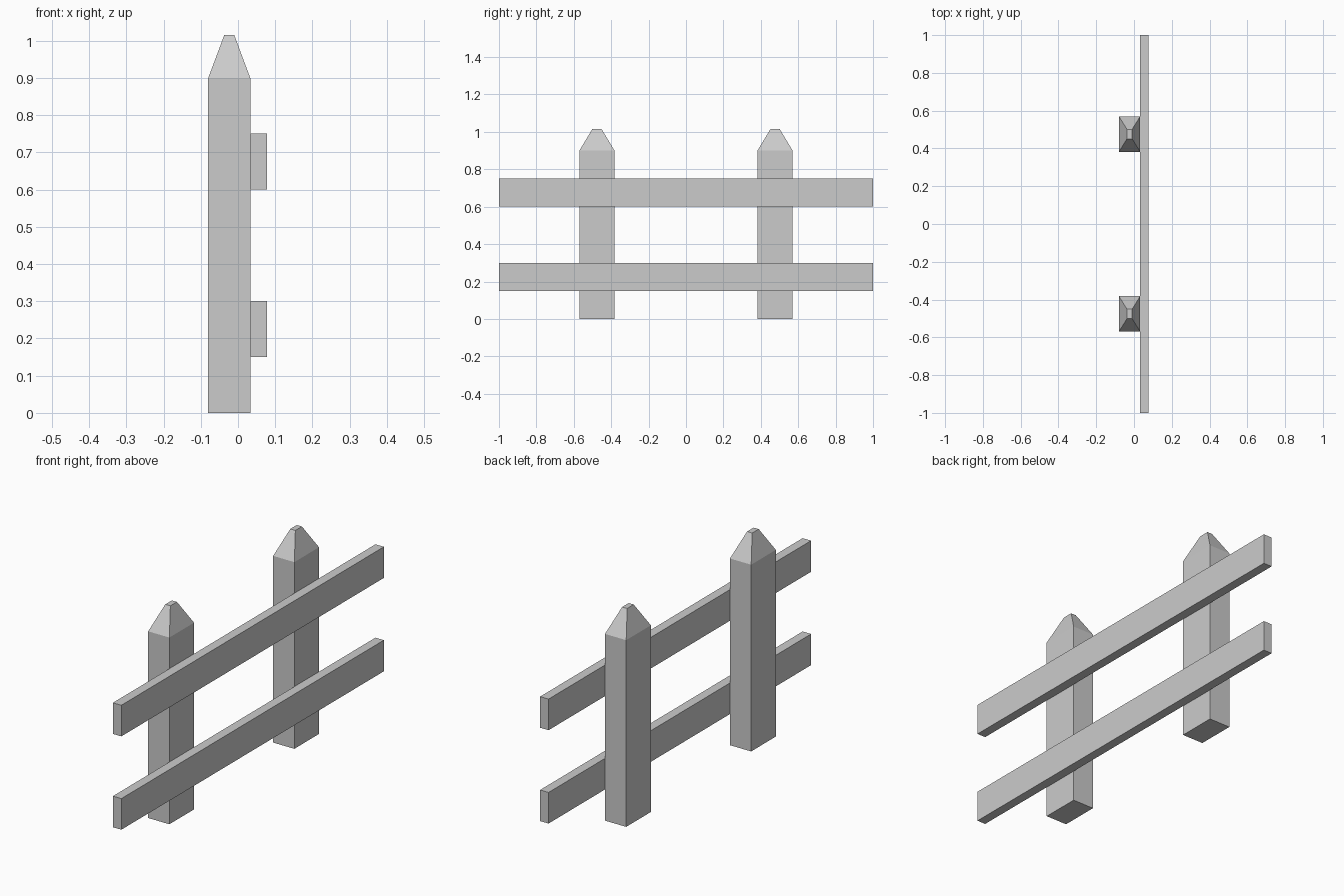
import bpy, bmesh

if "Cube" in bpy.data.objects:
    bpy.data.objects.remove(bpy.data.objects["Cube"])


def loft(name, sections):
    """Stack rectangular sections (cx, cy, half_x, half_y, z) into a closed solid."""
    bm = bmesh.new()
    rings = [[bm.verts.new((cx + sx * hx, cy + sy * hy, z))
              for sx, sy in ((-1, -1), (1, -1), (1, 1), (-1, 1))]
             for cx, cy, hx, hy, z in sections]
    for a, b in zip(rings, rings[1:]):
        for i in range(4):
            j = (i + 1) % 4
            bm.faces.new((a[i], a[j], b[j], b[i]))
    bm.faces.new(rings[0][::-1])
    bm.faces.new(rings[-1])
    mesh = bpy.data.meshes.new(name)
    bm.to_mesh(mesh)
    bm.free()
    obj = bpy.data.objects.new(name, mesh)
    bpy.context.collection.objects.link(obj)
    return obj


# Posts with blunt pyramid tips
POST_X = -0.0235
for name, y in (("front_post", -0.476), ("back_post", 0.476)):
    loft(name, [(POST_X, y, 0.0565, 0.094, 0.0),
                (POST_X, y, 0.0565, 0.094, 0.90),
                (POST_X, y, 0.0135, 0.025, 1.015)])

# Horizontal rails fixed to the right side of the posts
for name, z in (("lower_rail", 0.15), ("upper_rail", 0.60)):
    loft(name, [(0.0555, 0, 0.0225, 1.0, z),
                (0.0555, 0, 0.0225, 1.0, z + 0.15)])
